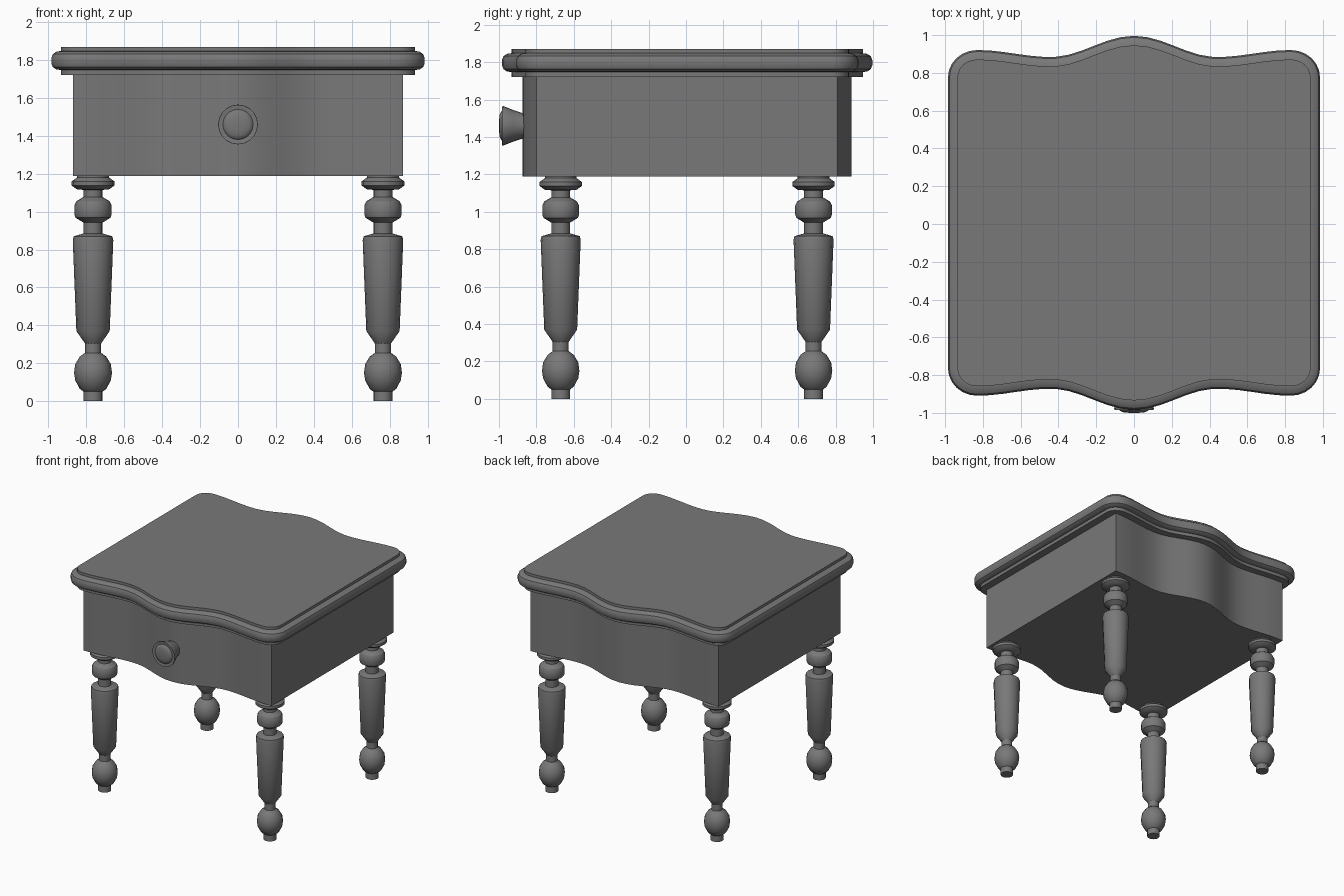
import bpy, bmesh
from math import pi, cos, sin, radians
from mathutils import Matrix

if "Cube" in bpy.data.objects:
    bpy.data.objects.remove(bpy.data.objects["Cube"])

GREY = (0.19, 0.19, 0.19, 1)
mat = bpy.data.materials.new("grey wood")
mat.use_nodes = True
mat.diffuse_color = GREY
mat.node_tree.nodes["Principled BSDF"].inputs["Base Color"].default_value = GREY

CENTRE_Y = 0.006


def loft(name, rings, matrix=Matrix()):
    """Skin a stack of closed rings and cap both ends."""
    bm = bmesh.new()
    loops = [[bm.verts.new(p) for p in ring] for ring in rings]
    n = len(loops[0])
    for low, high in zip(loops, loops[1:]):
        for i in range(n):
            j = (i + 1) % n
            bm.faces.new((low[i], low[j], high[j], high[i]))
    bm.faces.new(loops[0][::-1])
    bm.faces.new(loops[-1])
    bmesh.ops.recalc_face_normals(bm, faces=bm.faces)
    mesh = bpy.data.meshes.new(name)
    bm.to_mesh(mesh)
    bm.free()
    mesh.materials.append(mat)
    obj = bpy.data.objects.new(name, mesh)
    obj.matrix_world = matrix
    bpy.context.collection.objects.link(obj)
    bpy.ops.object.select_all(action='DESELECT')
    obj.select_set(True)
    bpy.context.view_layer.objects.active = obj
    bpy.ops.object.shade_smooth_by_angle(angle=radians(32))
    return obj


def turned(name, profile, matrix, sides=16):
    """Lathe a (radius, height) profile around z."""
    return loft(name, [[(r * cos(2 * pi * i / sides), r * sin(2 * pi * i / sides), z)
                        for i in range(sides)] for r, z in profile], matrix)


def wave(x):
    """Serpentine edge: centre bow, dip, then a rise to the corner."""
    x = abs(x)
    if x < 0.44:
        return -0.112 * (1 - cos(pi * x / 0.44)) / 2
    t = min((x - 0.44) / 0.39, 1)
    return -0.112 + 0.037 * (1 - cos(pi * t)) / 2


def mirrored(half):
    """Turn the back edge, running from +x to -x, into a full outline."""
    return half + [(-x, -y) for x, y in half]


def top_outline(inset):
    cx, cy, steps = 0.83, 0.77, 6
    rx, ry = 0.155 - inset, 0.145 - inset
    corner = [(cx + rx * cos(pi / 2 * i / steps), cy + ry * sin(pi / 2 * i / steps))
              for i in range(steps + 1)]
    edge = [(cx * i / 12, 0.99 - inset + wave(cx * i / 12)) for i in range(11, -12, -1)]
    return mirrored(corner + edge + [(-x, y) for x, y in reversed(corner)])


def ring(outline, z):
    return [(x, y + CENTRE_Y, z) for x, y in outline]


# Table top: lower fillet, rounded moulding and raised slab
TOP = [(0.05, 1.72), (0.05, 1.748), (0.028, 1.75), (0.008, 1.763), (0, 1.783),
       (0, 1.812), (0.008, 1.832), (0.028, 1.845), (0.05, 1.848), (0.05, 1.87)]
loft("table_top", [ring(top_outline(i), z) for i, z in TOP])

# Apron box with bowed front and back
xs = [0.87 * i / 14 for i in range(14, -15, -1)]
apron = mirrored([(x, 0.88 + wave(x)) for x in xs])
loft("apron_box", [ring(apron, 1.188), ring(apron, 1.722)])

# Four turned legs
LEG = [(0.05, 0), (0.05, 0.05), (0.07, 0.065), (0.094, 0.11), (0.1, 0.15),
       (0.094, 0.195), (0.07, 0.235), (0.043, 0.255), (0.043, 0.305),
       (0.088, 0.37), (0.107, 0.85), (0.102, 0.87), (0.05, 0.885), (0.05, 0.942),
       (0.092, 0.968), (0.098, 0.985), (0.098, 1.035), (0.088, 1.055),
       (0.05, 1.078), (0.05, 1.115), (0.085, 1.118), (0.113, 1.138),
       (0.113, 1.16), (0.085, 1.18), (0.085, 1.195)]
for y, depth in ((-0.676, "front"), (0.676, "back")):
    for x, side in ((0.765, "left"), (-0.765, "right")):
        turned(f"{depth}_{side}_leg", LEG, Matrix.Translation((x, y + CENTRE_Y, 0)))

# Flared drawer knob with a domed centre
KNOB = [(0.065, 0), (0.07, 0.03), (0.085, 0.075), (0.105, 0.125), (0.104, 0.135),
        (0.08, 0.132), (0.076, 0.138), (0.06, 0.146), (0.035, 0.149), (0.01, 0.15)]
turned("drawer_knob", KNOB,
       Matrix.Translation((0, -0.85, 1.46)) @ Matrix.Rotation(pi / 2, 4, 'X'), 20)
